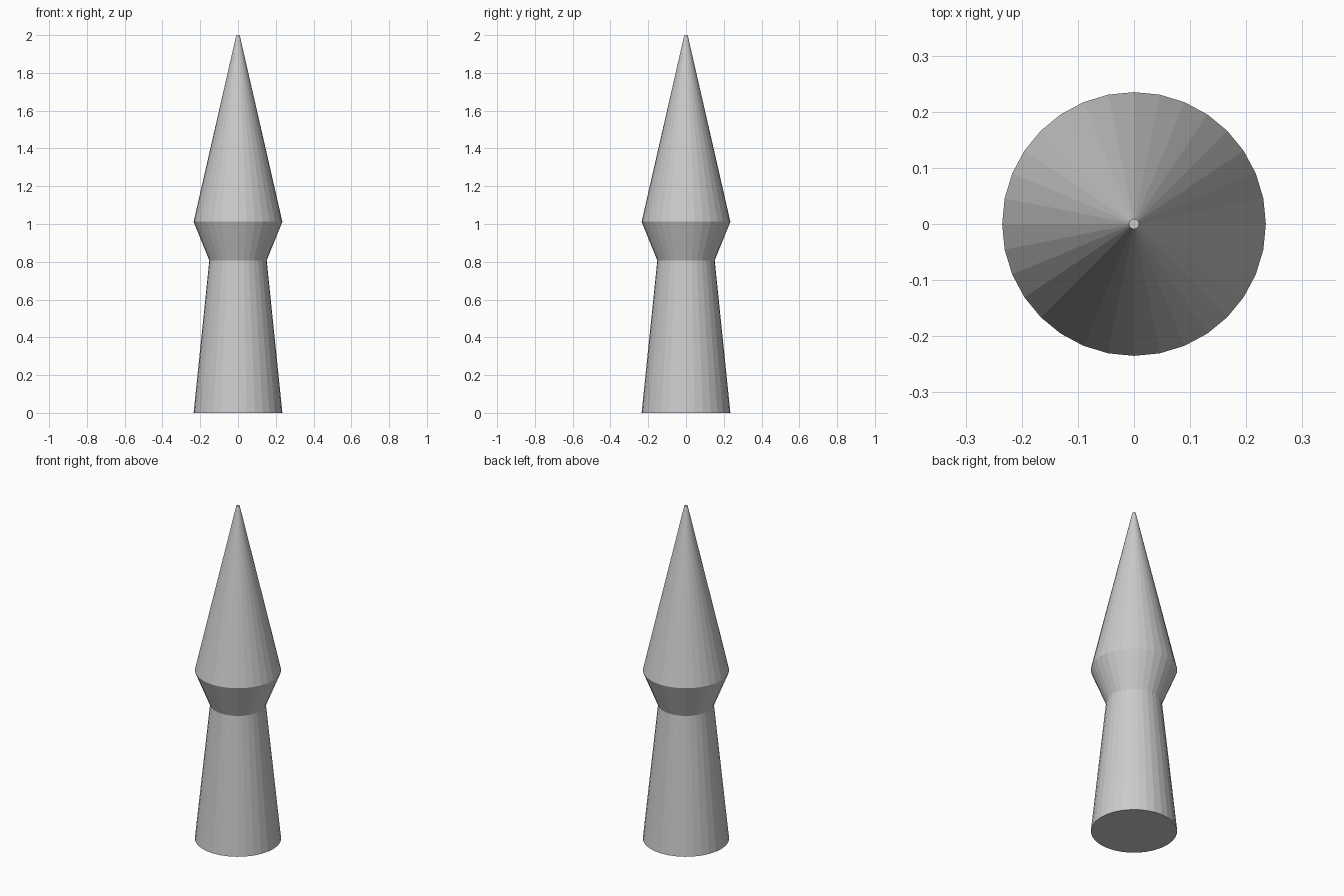
import bpy, bmesh
from math import cos, sin, tau

if "Cube" in bpy.data.objects:
    bpy.data.objects.remove(bpy.data.objects["Cube"])

SIDES = 32


def lathe(name, profile):
    """Revolve (radius, z) points around z into a closed, flat-faced solid."""
    bm = bmesh.new()
    rings = [[bm.verts.new((r * cos(tau * i / SIDES), r * sin(tau * i / SIDES), z))
              for i in range(SIDES)] for r, z in profile]
    for low, high in zip(rings, rings[1:]):
        for i in range(SIDES):
            j = (i + 1) % SIDES
            bm.faces.new((low[i], low[j], high[j], high[i]))
    bm.faces.new(rings[0][::-1])
    bm.faces.new(rings[-1])
    mesh = bpy.data.meshes.new(name)
    bm.to_mesh(mesh)
    bm.free()
    obj = bpy.data.objects.new(name, mesh)
    bpy.context.collection.objects.link(obj)
    return obj


# Tapered shaft, flared collar and long pointed spire with a tiny flat tip
lathe("spire_post", [(0.235, 0), (0.152, 0.807), (0.235, 1.012), (0.009, 2.0)])
